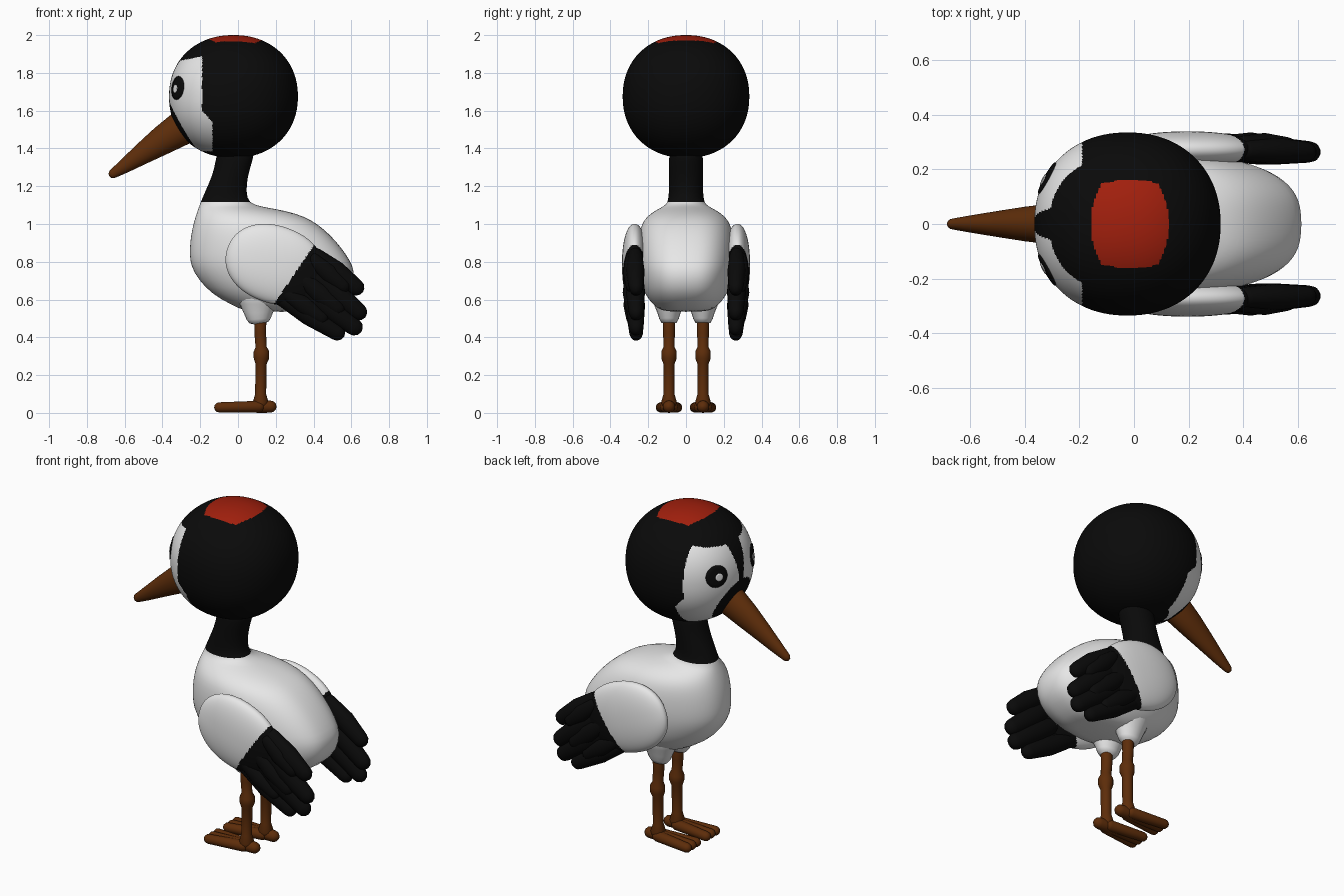
import bpy, bmesh, math
from mathutils import Vector, Matrix

cube = bpy.data.objects.get("Cube")
if cube:
    bpy.data.objects.remove(cube)


def material(name, color):
    m = bpy.data.materials.new(name)
    m.use_nodes = True
    m.diffuse_color = (*color, 1)
    m.node_tree.nodes["Principled BSDF"].inputs["Base Color"].default_value = (*color, 1)
    return m


white = material("white plumage", (0.8, 0.8, 0.8))
black = material("black plumage", (0.003, 0.003, 0.003))
brown = material("brown horn", (0.11, 0.026, 0.003))
red = material("red crown", (0.36, 0.014, 0.004))


def finish(name, bm, mats, rule=None, subsurf=0):
    """Turn a bmesh into a smooth object, colouring faces by a rule."""
    bmesh.ops.recalc_face_normals(bm, faces=bm.faces)
    for f in bm.faces:
        f.smooth = True
        if rule:
            f.material_index = rule(f.calc_center_median())
    mesh = bpy.data.meshes.new(name)
    bm.to_mesh(mesh)
    bm.free()
    for m in mats:
        mesh.materials.append(m)
    ob = bpy.data.objects.new(name, mesh)
    bpy.context.collection.objects.link(ob)
    if subsurf:
        mod = ob.modifiers.new("smooth", 'SUBSURF')
        mod.levels = mod.render_levels = subsurf
    return ob


def skin(name, rings, mats, rule=None, subsurf=0):
    """Bridge closed rings of points and cap both ends."""
    bm = bmesh.new()
    loops = [[bm.verts.new(p) for p in ring] for ring in rings]
    n = len(loops[0])
    for a, b in zip(loops, loops[1:]):
        for i in range(n):
            j = (i + 1) % n
            bm.faces.new((a[i], a[j], b[j], b[i]))
    bm.faces.new(loops[0])
    bm.faces.new(loops[-1])
    return finish(name, bm, mats, rule, subsurf)


def tube(name, path, mat, squash=1.0, sides=20):
    """Round-ended tube along points (x, y, z, radius); squash thins it sideways."""
    pts = [(Vector(p[:3]), p[3]) for p in path]
    first = (pts[1][0] - pts[0][0]).normalized()
    last = (pts[-1][0] - pts[-2][0]).normalized()
    angles = [math.radians(a) for a in (85, 60, 30)]
    stations = [(pts[0][0] - first * pts[0][1] * math.sin(a), pts[0][1] * math.cos(a)) for a in angles]
    stations += pts
    stations += [(pts[-1][0] + last * pts[-1][1] * math.sin(a), pts[-1][1] * math.cos(a))
                 for a in reversed(angles)]
    rings = []
    for i, (c, r) in enumerate(stations):
        t = (stations[min(i + 1, len(stations) - 1)][0] - stations[max(i - 1, 0)][0]).normalized()
        n = t.cross(Vector((0, 1, 0))).normalized()
        b = n.cross(t) * squash
        turns = [2 * math.pi * k / sides for k in range(sides)]
        rings.append([c + (n * math.cos(a) + b * math.sin(a)) * r for a in turns])
    return skin(name, rings, [mat])


def rounded(p, power=2.15):
    """Push a direction onto a slightly boxy unit ball."""
    return p / sum(abs(c) ** power for c in p) ** (1 / power)


def ball(name, matrix, cuts, mats, rule):
    """Evenly gridded, slightly boxy ball shaped by a matrix."""
    bm = bmesh.new()
    bmesh.ops.create_cube(bm, size=2)
    bmesh.ops.subdivide_edges(bm, edges=bm.edges[:], cuts=cuts, use_grid_fill=True)
    for v in bm.verts:
        v.co = matrix @ rounded(Vector([math.tan(c * math.pi / 4) for c in v.co]))
    return finish(name, bm, mats, rule)


# Body and neck: level oval slices (height, breast side, tail side, half width)
slices = [
    (0.535, 0.06, 0.4, 0.1), (0.55, 0.01, 0.46, 0.15), (0.6, -0.09, 0.55, 0.2),
    (0.66, -0.175, 0.605, 0.232), (0.75, -0.24, 0.622, 0.252), (0.81, -0.256, 0.592, 0.256),
    (0.87, -0.257, 0.552, 0.256), (0.94, -0.25, 0.492, 0.25), (1.0, -0.237, 0.422, 0.235),
    (1.04, -0.225, 0.352, 0.207), (1.07, -0.215, 0.255, 0.165), (1.09, -0.207, 0.13, 0.125),
    (1.11, -0.2, 0.055, 0.095), (1.17, -0.175, 0.043, 0.09), (1.25, -0.138, 0.05, 0.09),
    (1.33, -0.117, 0.075, 0.09), (1.42, -0.11, 0.1, 0.09),
]


def oval(z, x0, x1, w, n=40):
    """Oval slice, blunter towards the tail."""
    ring = []
    for k in range(n):
        a = 2 * math.pi * k / n
        c, s = math.cos(a), math.sin(a)
        blunt = 0.72 if c > 0 and z < 1.05 else 0.9
        ring.append(((x0 + x1) / 2 + (x1 - x0) / 2 * c,
                     math.copysign(abs(s) ** blunt, s) * w, z))
    return ring


skin("body_and_neck", [oval(*s) for s in slices], [white, black],
     lambda c: 1 if c.z > 1.11 else 0, subsurf=1)

# Head with white cheeks, black centre stripe and red crown
centre = Vector((-0.024, 0, 1.675))
radii = Vector((0.341, 0.335, 0.325))
beak_root = Vector((-0.33, 0, 1.505))


def head_colour(c):
    y = abs(c.y)
    dx = c.x + 0.015
    if c.z > 1.9 and abs(dx) < 0.143 - 1.8 * y * y and y < 0.16 - dx * dx:
        return 2
    back_edge = -0.19 + 0.055 * min(1, max(0, (1.6 - c.z) / 0.06))
    top_edge = 1.888 + 0.2 * (c.x + 0.19)
    stripe = 0.02 + 0.2 * max(0, c.z - 1.68)
    cheek = c.x < back_edge and 1.385 < c.z < top_edge and y > stripe
    return 0 if cheek and (c - beak_root).length > 0.15 else 1


ball("head", Matrix.Translation(centre) @ Matrix.Diagonal((*radii, 1)), 79,
     [white, black, red], head_colour)

# Beak
tube("beak", [(-0.24, 0, 1.545, 0.09), (-0.31, 0, 1.5, 0.09), (-0.4, 0, 1.443, 0.077),
              (-0.5, 0, 1.376, 0.058), (-0.6, 0, 1.307, 0.038), (-0.66, 0, 1.267, 0.025)],
     brown, squash=0.82, sides=28)


def eye_patch(name, direction, size, lift, mat):
    """Thin round patch that follows the head."""
    d = direction.normalized()
    u = d.cross(Vector((0, 0, 1))).normalized()
    v = d.cross(u)
    rings = []
    for part, h in ((1, 0.99), (1, lift), (0.7, lift), (0.4, lift), (0.1, lift)):
        ring = []
        for k in range(32):
            a = 2 * math.pi * k / 32
            p = rounded(d + (u * math.cos(a) + v * math.sin(a)) * size * part)
            ring.append(centre + p * radii * h if isinstance(p * radii, Vector)
                        else centre + Matrix.Diagonal(radii) @ p * h)
        rings.append(ring)
    skin(name, rings, [mat])


# Feathers: start and end as (x, z), radius, outward shift
feathers = [
    ((0.41, 0.83), (0.625, 0.665), 0.052, 0), ((0.38, 0.75), (0.638, 0.535), 0.054, 0),
    ((0.32, 0.68), (0.615, 0.455), 0.054, 0), ((0.23, 0.61), (0.525, 0.425), 0.05, 0),
    ((0.4, 0.81), (0.555, 0.675), 0.048, 0.02), ((0.33, 0.72), (0.525, 0.555), 0.05, 0.02),
    ((0.25, 0.64), (0.44, 0.505), 0.046, 0.02),
]
tilt = Matrix.Rotation(math.radians(20), 4, 'Y')

for side, label in ((-1, "front"), (1, "rear")):
    # Eye and its glint
    eye_patch(label + "_eye", Vector((-0.285, side * 0.165, 0.045)), 0.19, 1.012, black)
    eye_patch(label + "_eye_glint", Vector((-0.29, side * 0.155, 0.04)), 0.065, 1.022, white)

    # Wing shell with a dark trailing part
    place = Matrix.Translation((0.196, side * 0.272, 0.785)) @ tilt @ Matrix.Diagonal((0.266, 0.067, 0.204, 1))
    ball(label + "_wing", place, 49, [white, black],
         lambda c: 1 if c.x > 0.2 + (c.z - 0.59) * 0.68 else 0)
    for i, (a, b, r, out) in enumerate(feathers):
        y = side * (0.268 + out)
        tip = y - side * 0.004
        mid = [(p + q) / 2 for p, q in zip(a, b)]
        tube(f"{label}_feather_{i + 1}", [(a[0], y, a[1], r * 0.85), (mid[0], y, mid[1], r * 1.1),
                                          (b[0], tip, b[1], r * 0.85)], black, squash=0.86)

    # Thigh, leg with knee, and foot
    y = side * 0.09
    tube(label + "_thigh", [(0.11, y, 0.64, 0.13), (0.108, y, 0.575, 0.1), (0.108, y, 0.53, 0.077),
                            (0.11, y, 0.497, 0.064), (0.112, y, 0.478, 0.05), (0.113, y, 0.468, 0.015)],
         white, squash=0.8)
    tube(label + "_leg", [(0.118, y, 0.5, 0.032), (0.118, y, 0.42, 0.031), (0.122, y, 0.35, 0.029),
                          (0.124, y, 0.325, 0.041), (0.124, y, 0.29, 0.041), (0.122, y, 0.26, 0.03),
                          (0.12, y, 0.1, 0.029), (0.12, y, 0.055, 0.042)], brown)
    tube(label + "_heel_toe", [(0.1, y, 0.034, 0.034), (0.172, y, 0.033, 0.032)], brown)
    for toe, spread in enumerate((-0.043, 0, 0.043)):
        tube(f"{label}_toe_{toe + 1}", [(0.11, y + spread * 0.4, 0.033, 0.031),
                                        (-0.099, y + spread, 0.029, 0.027)], brown)
